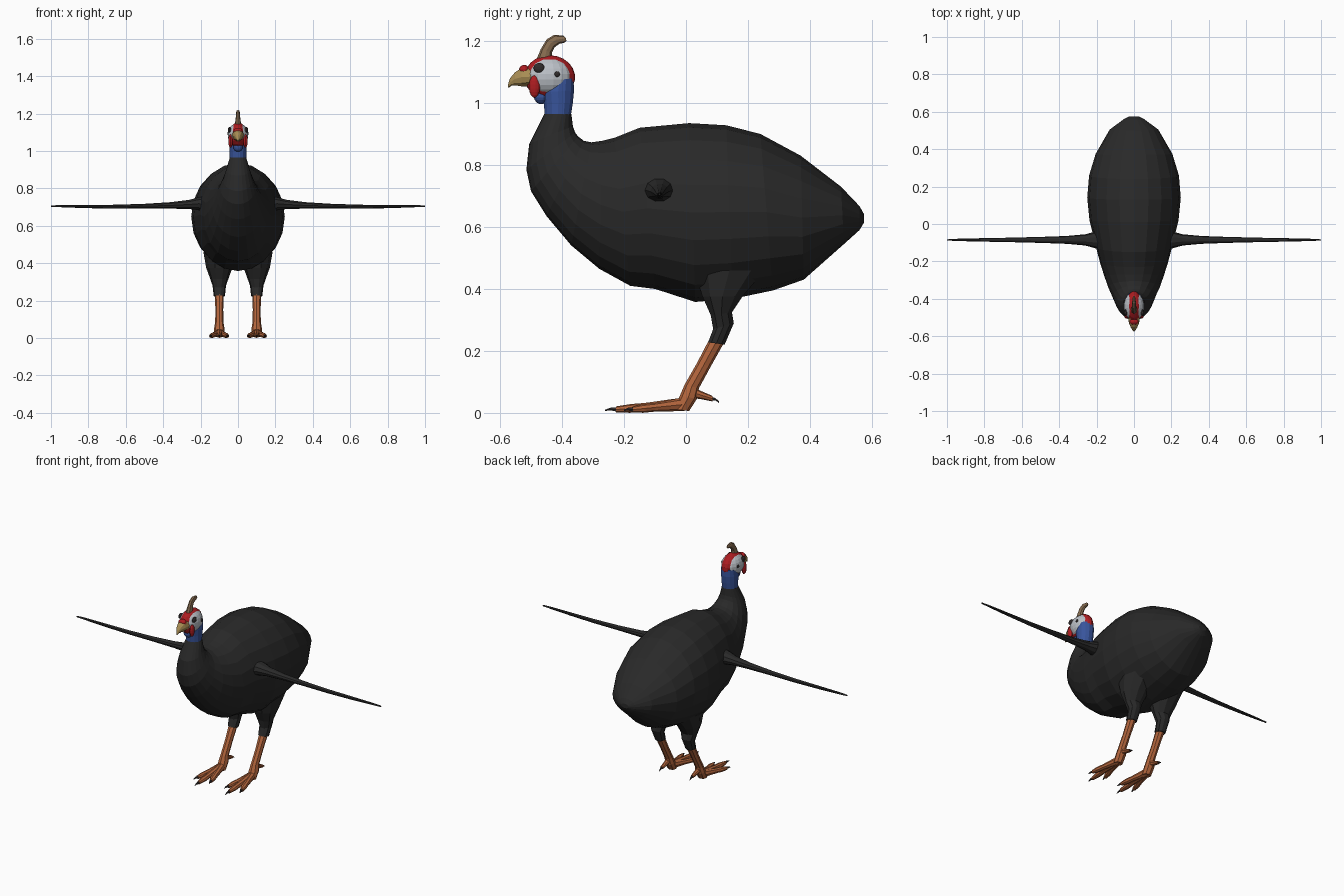
import bpy, bmesh, math
from mathutils import Vector as V


def material(name, rgb):
    m = bpy.data.materials.new(name)
    m.diffuse_color = (*rgb, 1)
    return m


BLACK = material("black", (0.022, 0.022, 0.022))
BLUE = material("blue", (0.04, 0.09, 0.33))
RED = material("red", (0.42, 0.012, 0.015))
WHITE = material("pale", (0.5, 0.53, 0.57))
HORN = material("horn", (0.24, 0.15, 0.08))
BEAK = material("beak", (0.4, 0.27, 0.09))
LEG = material("leg", (0.45, 0.13, 0.045))
DARK = material("dark", (0.03, 0.025, 0.025))


def finish(name, bm, mat, mirror):
    bmesh.ops.recalc_face_normals(bm, faces=bm.faces)
    me = bpy.data.meshes.new(name)
    bm.to_mesh(me)
    bm.free()
    me.materials.append(mat)
    ob = bpy.data.objects.new(name, me)
    bpy.context.collection.objects.link(ob)
    if mirror:
        mod = ob.modifiers.new("mirror", "MIRROR")
        mod.use_mirror_merge = False
    return ob


def loft(name, rings, mat, n=10, mirror=False):
    """Skin elliptical rings given as (centre, half axis u, half axis v)."""
    bm = bmesh.new()
    loops = []
    for c, u, v in rings:
        angles = [2 * math.pi * i / n for i in range(n)]
        loops.append([bm.verts.new(c + u * math.cos(a) + v * math.sin(a)) for a in angles])
    for a, b in zip(loops, loops[1:]):
        for i in range(n):
            j = (i + 1) % n
            bm.faces.new((a[i], a[j], b[j], b[i]))
    bm.faces.new(loops[0])
    bm.faces.new(loops[-1])
    return finish(name, bm, mat, mirror)


def profile(name, sections, mat, n=10, x=0.0, mirror=False):
    """Loft from side outline pairs: (y1, z1, y2, z2, half width)."""
    rings = []
    for y1, z1, y2, z2, w in sections:
        a, b = V((x, y1, z1)), V((x, y2, z2))
        rings.append(((a + b) / 2, V((w, 0, 0)), (a - b) / 2))
    return loft(name, rings, mat, n, mirror)


def blob(name, centre, radii, mat, mirror=False, seg=14):
    bm = bmesh.new()
    bmesh.ops.create_uvsphere(bm, u_segments=seg, v_segments=seg // 2 + 2, radius=1)
    for v in bm.verts:
        v.co = V([c + r * k for c, r, k in zip(centre, radii, v.co)])
    return finish(name, bm, mat, mirror)


# Body from tail to the base of the bare neck
profile("body", [
    (.575, .64, .575, .615, .025), (.56, .667, .56, .59, .055),
    (.50, .73, .51, .545, .13), (.37, .83, .38, .43, .205),
    (.24, .90, .28, .395, .24), (.13, .928, .15, .368, .25),
    (.01, .935, .03, .358, .238), (-.15, .92, -.10, .40, .203),
    (-.23, .888, -.18, .41, .182), (-.27, .878, -.28, .465, .16),
    (-.305, .873, -.37, .54, .138), (-.33, .878, -.45, .635, .113),
    (-.348, .892, -.50, .715, .095), (-.358, .905, -.515, .785, .08),
    (-.365, .925, -.506, .868, .064), (-.37, .965, -.457, .965, .044),
], BLACK, n=20)

# Bare neck and throat
profile("neck", [
    (-.37, .962, -.457, .962, .044), (-.364, 1.0, -.46, 1.0, .045),
    (-.360, 1.04, -.465, 1.035, .047), (-.362, 1.08, -.45, 1.07, .045),
], BLUE, n=14)
blob("throat", (0, -.467, 1.022), (.026, .024, .026), BLUE)

# Head: pale face with a red strip over the middle
blob("face", (0, -.44, 1.085), (.056, .076, .064), WHITE, seg=18)
blob("crown", (0, -.44, 1.083), (.046, .082, .071), RED, seg=18)
blob("cere", (0, -.522, 1.106), (.024, .017, .017), RED)
blob("eye", (.045, -.474, 1.113), (.009, .018, .016), DARK, True)
blob("ear", (.052, -.416, 1.093), (.005, .009, .009), DARK, True)
blob("wattle", (.04, -.489, 1.053), (.012, .018, .036), RED, True)

# Beak and horn
profile("beak", [
    (-.50, 1.118, -.50, 1.052, .032), (-.53, 1.115, -.53, 1.052, .027),
    (-.552, 1.10, -.55, 1.056, .018), (-.568, 1.08, -.563, 1.055, .01),
    (-.575, 1.058, -.573, 1.048, .003),
], BEAK)
profile("horn", [
    (-.485, 1.135, -.43, 1.135, .018), (-.468, 1.175, -.433, 1.162, .013),
    (-.45, 1.205, -.424, 1.18, .011), (-.425, 1.22, -.408, 1.191, .01),
    (-.395, 1.217, -.391, 1.195, .007), (-.387, 1.208, -.386, 1.2, .003),
], HORN, n=8)

# Spread wings, thin tapering spars
wing = [(.15, .715, .06, .052), (.21, .718, .044, .036), (.26, .714, .03, .026),
        (.36, .709, .021, .018), (.50, .705, .016, .013), (.66, .702, .012, .011),
        (.82, .703, .009, .009), (.95, .705, .006, .006), (1.0, .705, .003, .004)]
loft("wing", [(V((x, -.085, z)), V((0, ry, 0)), V((0, 0, rz))) for x, z, ry, rz in wing],
     BLACK, mirror=True)

# Legs
profile("thigh", [
    (.02, .46, .26, .46, .085), (.05, .375, .185, .375, .07),
    (.078, .315, .15, .325, .05), (.086, .27, .156, .29, .036),
    (.07, .228, .126, .22, .03),
], BLACK, x=.1, mirror=True)
profile("shank", [
    (.074, .235, .122, .225, .024), (.035, .16, .08, .15, .021),
    (-.005, .09, .042, .08, .022), (-.02, .055, .035, .045, .028),
    (-.04, .012, .01, .006, .026),
], LEG, n=8, x=.1, mirror=True)


def toe(name, points):
    """Toe along (point, half width, half height); the last span is the claw."""
    d = points[-1][0] - points[0][0]
    side = V((d.y, -d.x, 0)).normalized()
    rings = [(p, side * w, V((0, 0, h))) for p, w, h in points]
    loft(name, rings[:-1], LEG, 8, True)
    p, u, v = rings[-2]
    loft(name + "_claw", [(p, u * .7, v * .7), ((p + rings[-1][0]) / 2 + V((0, 0, .003)), u * .5, v * .5),
                          rings[-1]], DARK, 6, True)


# Three front toes and one hind toe
for name, tx, ty in (("inner_toe", .05, -.2), ("middle_toe", .1, -.262), ("outer_toe", .152, -.2)):
    a, b = V((.1, -.005, .028)), V((tx, ty, .008))
    shape = ((0, .022, .022), (.25, .018, .018), (.5, .016, .014), (.68, .017, .014), (.86, .01, .01), (1, .002, .002))
    toe(name, [(a.lerp(b, t), w, h) for t, w, h in shape])
toe("hind_toe", [(V((.1, .01, .07)), .016, .02), (V((.1, .05, .057)), .013, .013),
                 (V((.1, .085, .046)), .01, .009), (V((.1, .106, .035)), .002, .003)])
